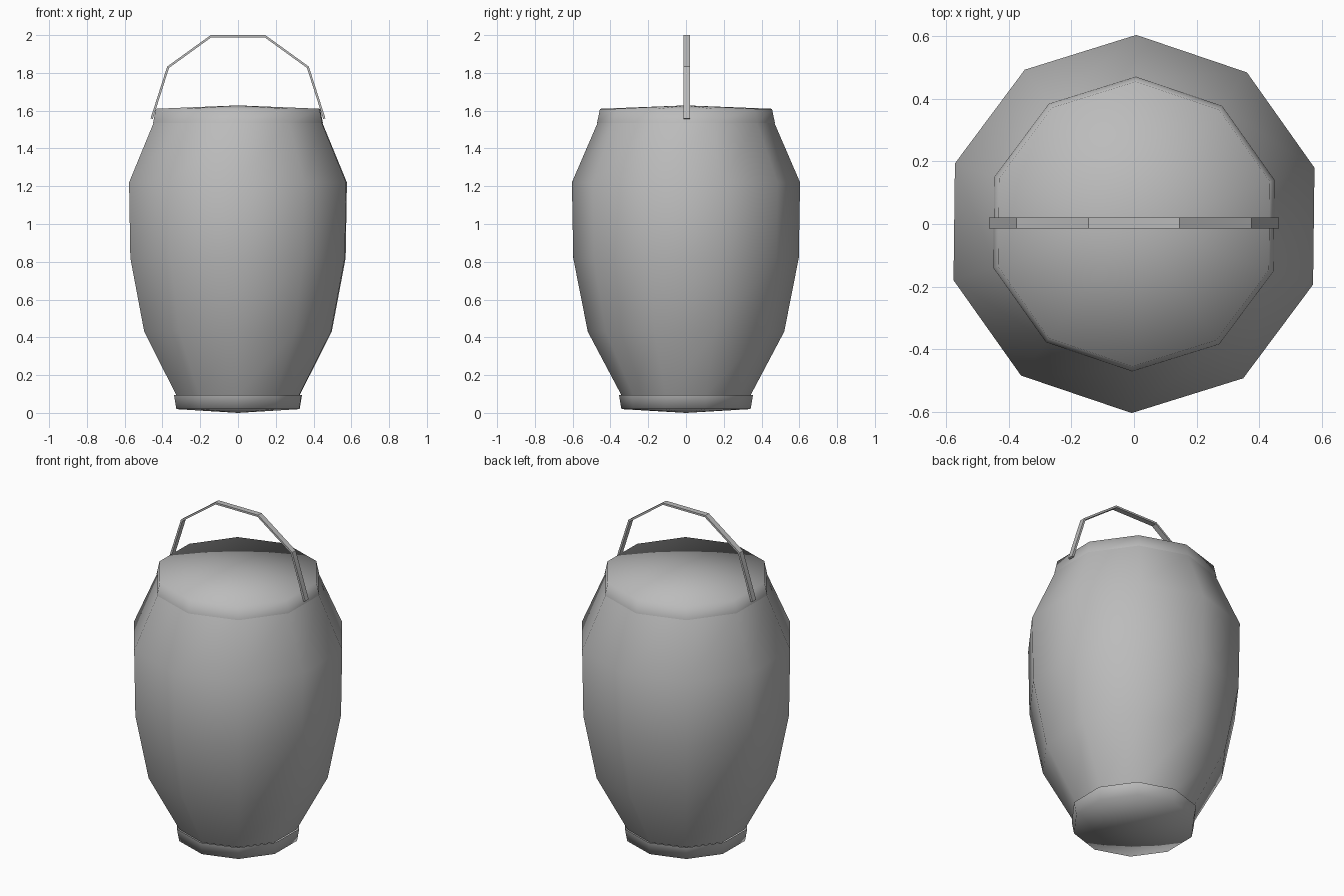
import bpy, bmesh, math
from mathutils import Vector

cube = bpy.data.objects.get("Cube")
if cube:
    bpy.data.objects.remove(cube)

SIDES = 10
TURN = math.radians(89.3)

grey = bpy.data.materials.new("plain grey")
grey.use_nodes = True
colour = (0.5, 0.5, 0.5, 1)
grey.diffuse_color = colour
grey.node_tree.nodes["Principled BSDF"].inputs["Base Color"].default_value = colour


def finish(name, bm, smooth):
    bmesh.ops.recalc_face_normals(bm, faces=bm.faces)
    mesh = bpy.data.meshes.new(name)
    for f in bm.faces:
        f.smooth = smooth
    bm.to_mesh(mesh)
    bm.free()
    mesh.materials.append(grey)
    obj = bpy.data.objects.new(name, mesh)
    bpy.context.collection.objects.link(obj)
    return obj


def lathe(name, profile):
    """Spin (radius, height) points; radius 0 becomes a centre point."""
    bm = bmesh.new()
    rings = []
    for r, z in profile:
        count = SIDES if r else 1
        rings.append([bm.verts.new((r * math.cos(TURN + math.tau * i / SIDES),
                                    r * math.sin(TURN + math.tau * i / SIDES), z))
                      for i in range(count)])
    for a, b in zip(rings, rings[1:]):
        for i in range(SIDES):
            j = (i + 1) % SIDES
            corners = [a[i % len(a)], a[j % len(a)], b[j % len(b)], b[i % len(b)]]
            bm.faces.new(list(dict.fromkeys(corners)))
    return finish(name, bm, True)


# Barrel, lid and foot
lathe("barrel_body", [(0.34, 0.09), (0.52, 0.43), (0.597, 0.82),
                      (0.604, 1.22), (0.466, 1.54)])
lathe("lid", [(0.471, 1.535), (0.455, 1.61), (0, 1.628)])
lathe("foot", [(0, 0), (0.342, 0.02), (0.355, 0.095)])

# Carrying handle: a flat bar following half an arch, mirrored
half = [(0.457, 1.558), (0.37, 1.83), (0.143, 1.994)]
path = [Vector(p) for p in half] + [Vector((-x, z)) for x, z in reversed(half)]
bm = bmesh.new()
loops = []
for i, p in enumerate(path):
    along = (path[min(i + 1, len(path) - 1)] - path[max(i - 1, 0)]).normalized()
    out = Vector((along.y, -along.x)) * 0.006
    loops.append([bm.verts.new((p.x + s * out.x, y, p.y + s * out.y))
                  for s, y in ((-1, -0.014), (1, -0.014), (1, 0.02), (-1, 0.02))])
for a, b in zip(loops, loops[1:]):
    for k in range(4):
        bm.faces.new((a[k], a[(k + 1) % 4], b[(k + 1) % 4], b[k]))
bm.faces.new(loops[0])
bm.faces.new(loops[-1])
finish("carrying_handle", bm, False)
